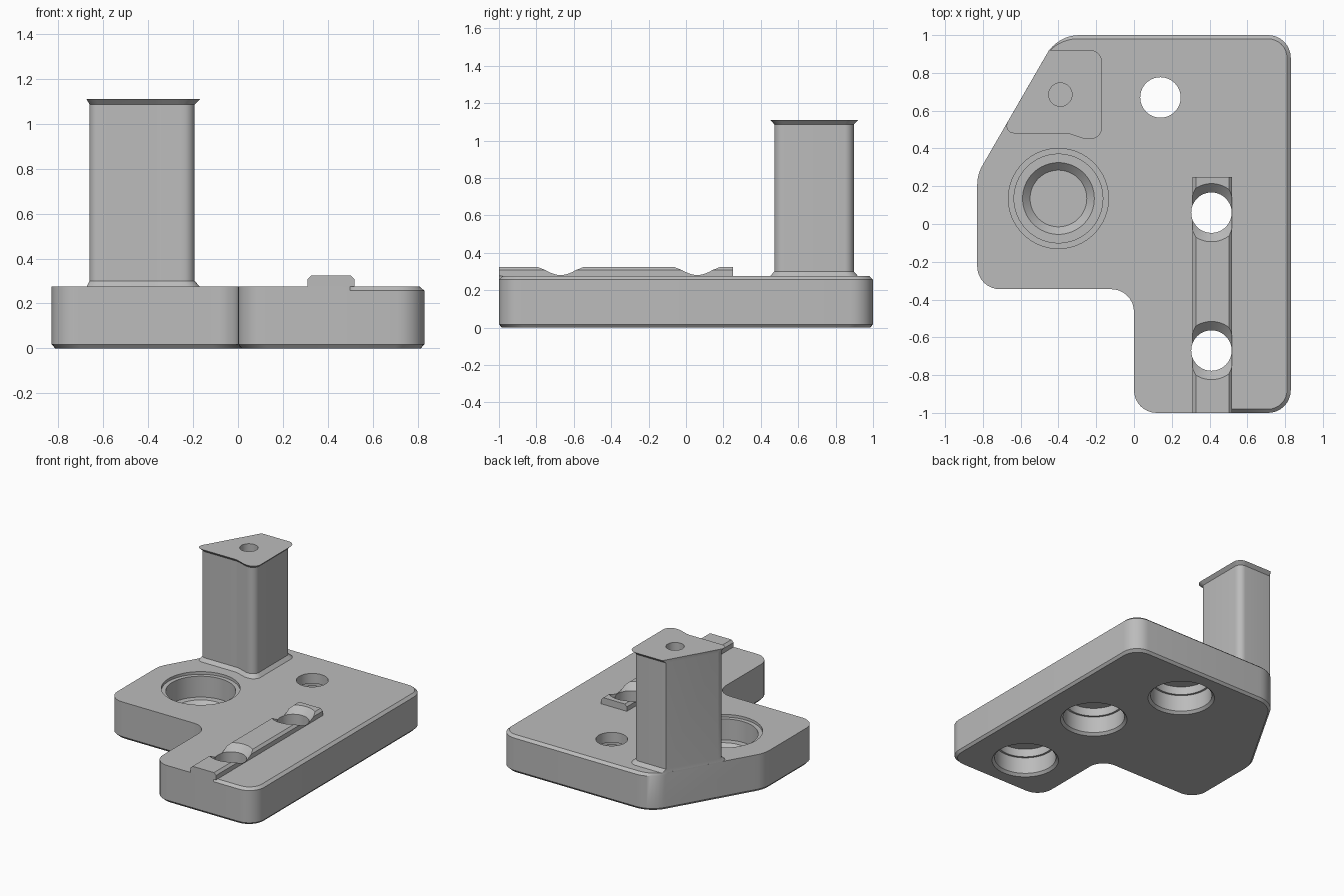
import bpy, bmesh, math
from mathutils import Vector

if "Cube" in bpy.data.objects:
    bpy.data.objects.remove(bpy.data.objects["Cube"], do_unlink=True)

grey = bpy.data.materials.new("plain_grey")
grey.use_nodes = True
grey.diffuse_color = (0.5, 0.5, 0.5, 1)
grey.node_tree.nodes["Principled BSDF"].inputs["Base Color"].default_value = (0.5, 0.5, 0.5, 1)


def rounded(corners, steps=8):
    """Outline with each corner (x, y, radius) replaced by an arc."""
    out = []
    for i, (x, y, r) in enumerate(corners):
        p = Vector((x, y))
        a = (Vector(corners[i - 1][:2]) - p).normalized()
        b = (Vector(corners[(i + 1) % len(corners)][:2]) - p).normalized()
        if r == 0:
            out.append(p)
            continue
        half = a.angle(b) / 2
        centre = p + (a + b).normalized() * (r / math.sin(half))
        start = p + a * (r / math.tan(half)) - centre
        end = p + b * (r / math.tan(half)) - centre
        turn = start.angle(end)
        for k in range(steps + 1):
            t = k / steps
            w = math.sin((1 - t) * turn) * start + math.sin(t * turn) * end
            out.append(centre + w / math.sin(turn))
    return out


def inset(corners, d):
    """Move every edge of a counter-clockwise outline inwards by d."""
    out = []
    for i, (x, y, r) in enumerate(corners):
        p = Vector((x, y))
        a = (p - Vector(corners[i - 1][:2])).normalized()
        b = (Vector(corners[(i + 1) % len(corners)][:2]) - p).normalized()
        n, m = Vector((-a.y, a.x)), Vector((-b.y, b.x))
        q = p + (n + m) * d / (1 + n.dot(m))
        out.append((q.x, q.y, r))
    return out


def finish(bm, name):
    bmesh.ops.recalc_face_normals(bm, faces=bm.faces)
    mesh = bpy.data.meshes.new(name)
    bm.to_mesh(mesh)
    bm.free()
    mesh.materials.append(grey)
    obj = bpy.data.objects.new(name, mesh)
    bpy.context.scene.collection.objects.link(obj)
    return obj


def loft(name, rings):
    """Closed solid through rings of 3D points."""
    bm = bmesh.new()
    loops = [[bm.verts.new(p) for p in ring] for ring in rings]
    n = len(loops[0])
    for low, high in zip(loops, loops[1:]):
        for i in range(n):
            j = (i + 1) % n
            bm.faces.new((low[i], low[j], high[j], high[i]))
    bm.faces.new(loops[0][::-1])
    bm.faces.new(loops[-1])
    return finish(bm, name)


def level(corners, z):
    return [(p.x, p.y, z) for p in rounded(corners)]


def lathe(name, x, y, profile, n=64):
    angles = [2 * math.pi * i / n for i in range(n)]
    return loft(name, [[(x + r * math.cos(a), y + r * math.sin(a), z) for a in angles]
                       for r, z in profile])


def cut(obj, cutters):
    bpy.context.view_layer.objects.active = obj
    for c in cutters:
        mod = obj.modifiers.new("cut", 'BOOLEAN')
        mod.operation, mod.solver, mod.object = 'DIFFERENCE', 'EXACT', c
        bpy.ops.object.modifier_apply(modifier=mod.name)


# Base plate: bevelled underneath, and on top along the right and back
side = [(0, -1, .12), (.50, -1, 0), (.52, -1, 0), (.83, -1, .12), (.83, 1, .12),
        (-.404, 1, .2), (-.83, .262, .2), (-.83, -.345, .12), (0, -.345, .12)]
top = [(0, -1, .12), (.50, -1, 0), (.52, -.98, 0), (.81, -.98, .1), (.81, .98, .1),
       (-.4155, .98, .2)] + side[6:]
plate = loft("base_plate", [level(inset(side, .015), 0), level(side, .018),
                            level(side, .257), level(top, .275)])

# Raised rail with chamfered upper edges
section = [(.31, .275), (.52, .275), (.52, .308), (.503, .325), (.327, .325), (.31, .308)]
rail = loft("guide_rail", [[(x, y, z) for x, z in section] for y in (-1, .25)])

# Post: flared at foot and head, flush with the slanted side of the plate
flare = [(-.704, .48, .04), (-.35, .48, .12), (-.26, .45, .06), (-.17, .45, .06),
         (-.17, .92, .06), (-.45, .92, .005)]
body = [(-.691, .502, .04), (-.35, .502, .12), (-.26, .472, .06), (-.193, .472, .05),
        (-.193, .897, .05), (-.463, .897, .005)]
post = loft("post", [level(flare, .275), level(body, .3),
                     level(body, 1.087), level(flare, 1.11)])

# Stepped through holes, counterbored from below and countersunk through the rail
bore = [(.238, -.01), (.21, .018), (.21, .14), (.195, .14), (.195, .2),
        (.107, .2), (.107, .278), (.172, .343)]
holes = [lathe("bolt_hole_cutter", x, y, bore)
         for x, y in ((.41, -.67), (.41, .06), (.14, .67))]

# Blind stepped pocket and the small hole in the post head
pocket = lathe("pocket_cutter", -.4, .135, [(.15, .06), (.19, .1), (.235, .1),
                                            (.235, .255), (.265, .255), (.265, .35)])
pin = lathe("post_hole_cutter", -.39, .685, [(.062, .8), (.062, 1.2)], 32)

cut(plate, holes + [pocket])
cut(rail, holes[:2])
cut(post, [pin])
for c in holes + [pocket, pin]:
    bpy.data.objects.remove(c, do_unlink=True)

# Smooth the round faces, keep the edges sharp
bpy.ops.object.select_all(action='DESELECT')
for obj in (plate, rail, post):
    obj.select_set(True)
bpy.context.view_layer.objects.active = plate
bpy.ops.object.shade_smooth_by_angle(angle=math.radians(30))
